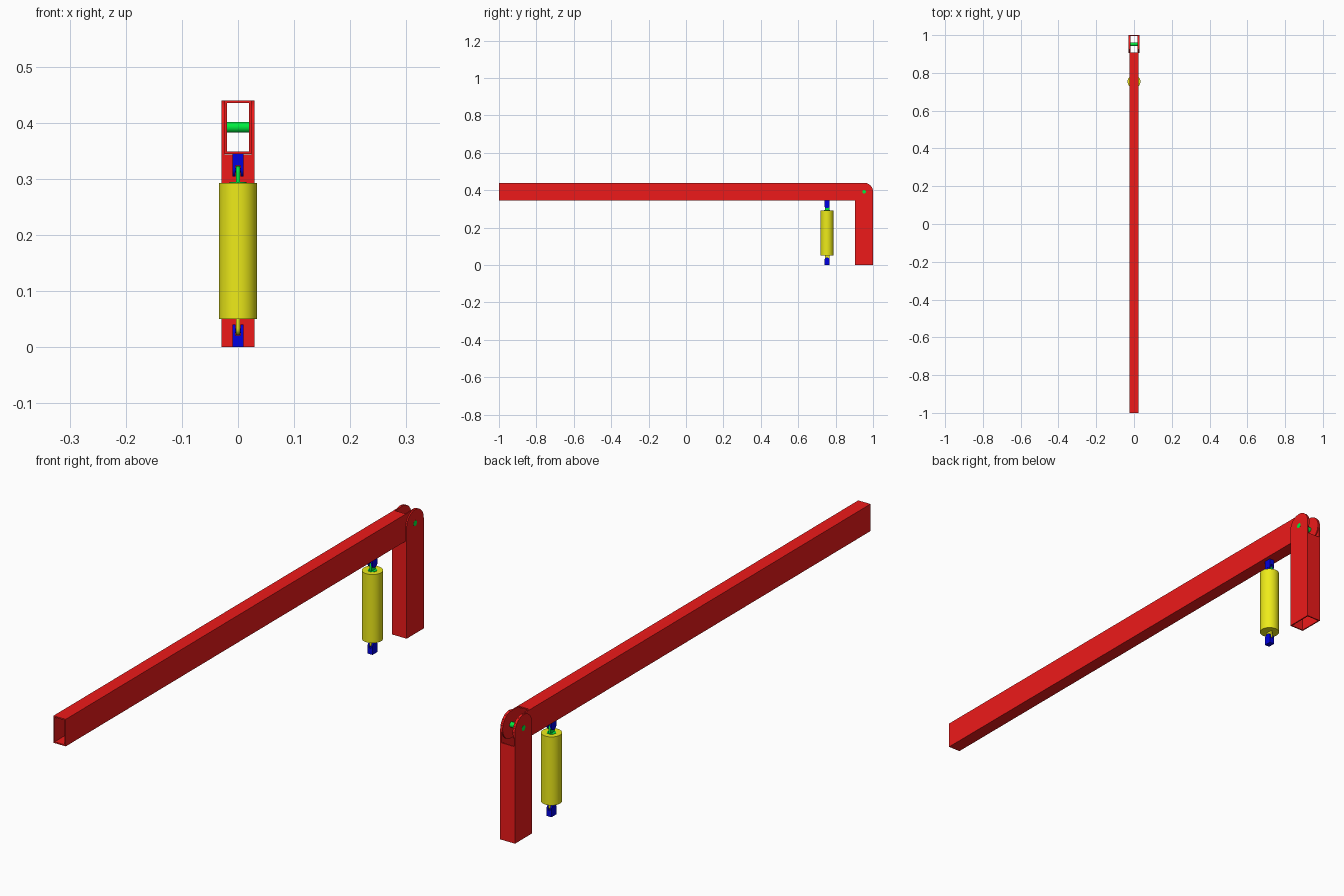
import bpy, bmesh
from math import sin, cos, pi
from mathutils import Matrix

if "Cube" in bpy.data.objects:
    bpy.data.objects.remove(bpy.data.objects["Cube"])

T = 0.0045                      # sheet thickness
PIV_Y, PIV_Z, R = 0.952, 0.392, 0.048
CYL_Y = 0.754


def material(name, color):
    m = bpy.data.materials.new(name)
    m.diffuse_color = (*color, 1)
    m.use_nodes = True
    m.node_tree.nodes["Principled BSDF"].inputs["Base Color"].default_value = m.diffuse_color
    return m


RED = material("red", (0.85, 0.01, 0.01))
GREEN = material("green", (0.0, 0.85, 0.05))
BLUE = material("blue", (0.0, 0.0, 0.75))
YELLOW = material("yellow", (0.85, 0.83, 0.01))


def finish(bm, name, mat):
    bmesh.ops.recalc_face_normals(bm, faces=bm.faces)
    me = bpy.data.meshes.new(name)
    bm.to_mesh(me)
    bm.free()
    ob = bpy.data.objects.new(name, me)
    bpy.context.collection.objects.link(ob)
    if mat:
        me.materials.append(mat)
    return ob


def smooth(ob):
    bpy.ops.object.select_all(action='DESELECT')
    ob.select_set(True)
    bpy.context.view_layer.objects.active = ob
    bpy.ops.object.shade_smooth_by_angle()


def prism(name, pts, hx, mat):
    """Extrude a (y, z) profile across x from -hx to hx."""
    bm = bmesh.new()
    face = bm.faces.new([bm.verts.new((-hx, y, z)) for y, z in pts])
    new = bmesh.ops.extrude_face_region(bm, geom=[face])["geom"]
    bmesh.ops.translate(bm, vec=(2 * hx, 0, 0),
                        verts=[v for v in new if isinstance(v, bmesh.types.BMVert)])
    return finish(bm, name, mat)


def cylinder(name, r, length, loc, mat, axis='Z', seg=48):
    bm = bmesh.new()
    rot = Matrix.Rotation(pi / 2, 4, 'Y') if axis == 'X' else Matrix()
    bmesh.ops.create_cone(bm, cap_ends=True, segments=seg, radius1=r, radius2=r,
                          depth=length, matrix=Matrix.Translation(loc) @ rot)
    ob = finish(bm, name, mat)
    smooth(ob)
    return ob


def arc(cy, cz, r, start, n=24):
    """Half circle of points, counter-clockwise from the start angle."""
    return [(cy + r * cos(start + pi * i / n), cz + r * sin(start + pi * i / n))
            for i in range(n + 1)]


def cut(ob, hx, y0, y1, z0, z1):
    """Remove a box centred on x = 0."""
    cutter = prism("cutter", [(y0, z0), (y1, z0), (y1, z1), (y0, z1)], hx, None)
    cutter.hide_render = True
    mod = ob.modifiers.new("cut", 'BOOLEAN')
    mod.operation, mod.solver, mod.object = 'DIFFERENCE', 'EXACT', cutter
    bpy.context.view_layer.objects.active = ob
    bpy.ops.object.modifier_apply(modifier="cut")
    bpy.data.objects.remove(cutter)


# Boom: rectangular tube ending in two rounded ears
z0, z1 = PIV_Z - R, PIV_Z + R
boom = prism("boom", [(-1, z1), (-1, z0)] + arc(PIV_Y, PIV_Z, R, -pi / 2), 0.024, RED)
cut(boom, 0.0195, -1.1, 1.1, z0 + T, z1 - T)
cut(boom, 0.0195, 0.908, 1.1, z0 - 0.1, z1 + 0.1)
smooth(boom)

# Post: upright tube with two rounded ears outside the boom
post = prism("post", [(PIV_Y - R, 0), (PIV_Y + R, 0)] + arc(PIV_Y, PIV_Z, R, 0), 0.029, RED)
cut(post, 0.0245, PIV_Y - R + T, PIV_Y + R - T, -0.1, 0.6)
cut(post, 0.0245, 0.8, 1.1, z0 - 0.0005, 0.6)
smooth(post)

# Hinge pin
cylinder("hinge_pin", 0.0095, 0.059, (0, PIV_Y, PIV_Z), GREEN, 'X', 32)

# Ram barrel and the piston rod showing at its top
cylinder("ram_barrel", 0.034, 0.243, (0, CYL_Y, 0.1715), YELLOW, seg=64)
cylinder("ram_rod", 0.015, 0.1, (0, CYL_Y, 0.244), GREEN, seg=32)


def ram_end(prefix, base, d, lug_mat):
    """Slotted bracket standing on base in direction d, with lug and pin."""
    def place(pts):
        return [(CYL_Y + y, base + d * z) for y, z in pts]
    br = prism(prefix + "_bracket",
               place([(-0.014, 0), (0.014, 0)] + arc(0, 0.026, 0.014, 0, 16)), 0.0097, BLUE)
    za, zb = sorted((base + d * 0.021, base + d * 0.1))
    cut(br, 0.0045, CYL_Y - 0.1, CYL_Y + 0.1, za, zb)
    smooth(br)
    lug = prism(prefix + "_lug",
                place([(0.012, 0.053), (-0.012, 0.053)] + arc(0, 0.034, 0.012, pi, 16)),
                0.004, lug_mat)
    smooth(lug)
    cylinder(prefix + "_pin", 0.004, 0.0198, (0, CYL_Y, base + d * 0.029), BLUE, 'X', 20)


ram_end("lower", 0.0, 1, YELLOW)
ram_end("upper", z0 + 0.0005, -1, GREEN)
